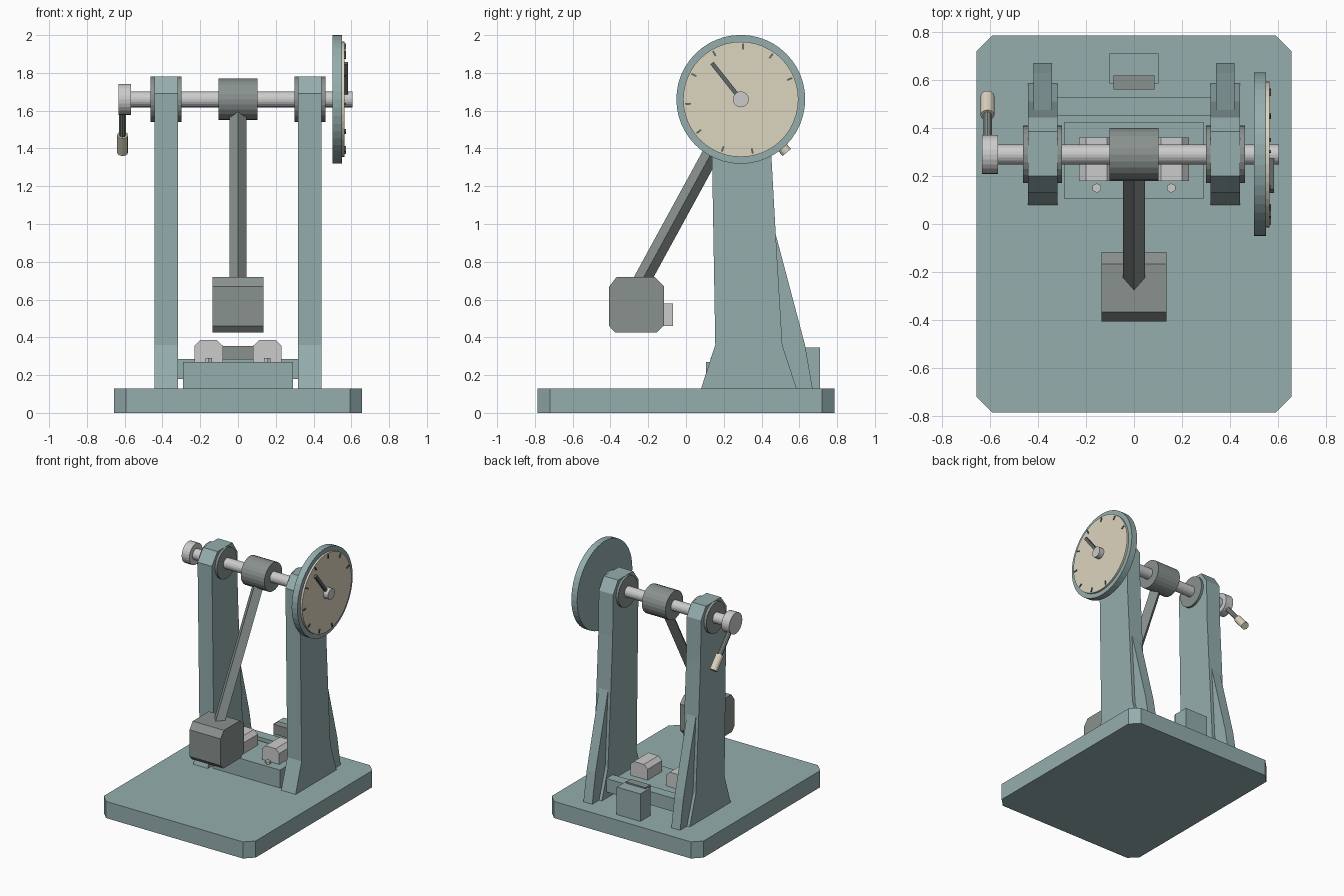
import bpy, bmesh, math
from mathutils import Vector, Matrix

if "Cube" in bpy.data.objects:
    bpy.data.objects.remove(bpy.data.objects["Cube"])


def material(name, rgb):
    m = bpy.data.materials.new(name)
    m.diffuse_color = (*rgb, 1)
    m.use_nodes = True
    m.node_tree.nodes["Principled BSDF"].inputs["Base Color"].default_value = m.diffuse_color
    return m


TEAL = material("teal_paint", (0.30, 0.42, 0.42))
DARK = material("dark_steel", (0.25, 0.285, 0.275))
BLACK = material("black_mark", (0.12, 0.14, 0.14))
STEEL = material("bright_steel", (0.62, 0.63, 0.62))
CREAM = material("cream", (0.72, 0.66, 0.52))
AY, AZ = 0.29, 1.66          # pivot axis, running along x


def finish(name, bm, mat):
    bmesh.ops.recalc_face_normals(bm, faces=bm.faces)
    me = bpy.data.meshes.new(name)
    bm.to_mesh(me)
    bm.free()
    me.materials.append(mat)
    ob = bpy.data.objects.new(name, me)
    bpy.context.collection.objects.link(ob)
    return ob


def prism(name, pts, lo, hi, mat, axis="x"):
    """Extrude a 2D outline along x (yz points), y (xz points) or z (xy points)."""
    place = {"x": lambda a, b: (lo, a, b), "y": lambda a, b: (a, lo, b), "z": lambda a, b: (a, b, lo)}[axis]
    bm = bmesh.new()
    face = bm.faces.new([bm.verts.new(place(*p)) for p in pts])
    ext = bmesh.ops.extrude_face_region(bm, geom=[face])["geom"]
    move = Vector([hi - lo if axis == a else 0 for a in "xyz"])
    bmesh.ops.translate(bm, verts=[v for v in ext if isinstance(v, bmesh.types.BMVert)], vec=move)
    return finish(name, bm, mat)


def chamfered(a0, a1, b0, b1, c):
    return [(a0 + c, b0), (a1 - c, b0), (a1, b0 + c), (a1, b1 - c),
            (a1 - c, b1), (a0 + c, b1), (a0, b1 - c), (a0, b0 + c)]


def box(name, x, y, z, mat):
    return prism(name, [(y[0], z[0]), (y[1], z[0]), (y[1], z[1]), (y[0], z[1])], *x, mat)


def rod(name, p, q, r, mat, sides=24, r2=None):
    p, q = Vector(p), Vector(q)
    bm = bmesh.new()
    rot = (q - p).to_track_quat("Z", "Y").to_matrix().to_4x4()
    bmesh.ops.create_cone(bm, cap_ends=True, segments=sides, radius1=r, radius2=r if r2 is None else r2,
                          depth=(q - p).length, matrix=Matrix.Translation((p + q) / 2) @ rot)
    return finish(name, bm, mat)


def axle(name, x0, x1, r, mat, sides=24):
    return rod(name, (x0, AY, AZ), (x1, AY, AZ), r, mat, sides)


def radial(name, ang, r0, r1, half, x0, x1, mat):
    """Flat bar on the dial, lying along a radius."""
    d = Vector((math.cos(ang), math.sin(ang)))
    n = Vector((-d.y, d.x)) * half
    c = Vector((AY, AZ))
    return prism(name, [c + d * r0 - n, c + d * r1 - n, c + d * r1 + n, c + d * r0 + n], x0, x1, mat)


# base plate
prism("base_plate", chamfered(-0.657, 0.657, -0.785, 0.785, 0.065), 0, 0.13, TEAL, "z")

# paired columns, ribs, bearings, anvils and bolts
column = [(0.08, 0.13), (0.155, 0.36), (0.132, 1.69), (0.2, 1.78),
          (0.385, 1.78), (0.445, 1.69), (0.452, 1.36), (0.475, 0.945), (0.51, 0.36), (0.585, 0.13)]
rib = [(0.4, 0.13), (0.4, 0.945), (0.475, 0.945), (0.63, 0.36), (0.67, 0.13)]
for side, s in (("left", -1), ("right", 1)):
    prism(side + "_column", column, s * 0.318, s * 0.442, TEAL)
    prism(side + "_rib", rib, s * 0.342, s * 0.418, TEAL)
    axle(side + "_bearing", s * 0.3, s * 0.463, 0.12, DARK)
    prism(side + "_anvil", [(s * 0.08, 0.26), (s * 0.08, 0.355), (s * 0.112, 0.385), (s * 0.2, 0.385),
                            (s * 0.23, 0.355), (s * 0.23, 0.26)], 0.18, 0.36, STEEL, "y")
    rod(side + "_bolt", (s * 0.155, 0.15, 0.26), (s * 0.155, 0.15, 0.29), 0.02, STEEL, 6)

# specimen bed, cross bar and rear latch
box("specimen_bed", (-0.29, 0.29), (0.105, 0.425), (0.12, 0.27), TEAL)
box("cross_bar", (-0.33, 0.33), (0.45, 0.53), (0.18, 0.285), TEAL)
box("latch_block", (-0.102, 0.102), (0.585, 0.71), (0.12, 0.345), TEAL)
box("latch_pad", (-0.085, 0.085), (0.56, 0.62), (0.28, 0.355), DARK)

# shaft and swinging hammer
axle("shaft", -0.6, 0.605, 0.042, STEEL, 20)
axle("pendulum_hub", -0.102, 0.102, 0.11, DARK)
rod("pendulum_arm", (0, AY, AZ), (0, -0.245, 0.68), 0.046, DARK, 4)
hammer = [(-0.375, 0.425), (-0.155, 0.425), (-0.116, 0.465), (-0.116, 0.67),
          (-0.167, 0.72), (-0.367, 0.72), (-0.407, 0.668), (-0.407, 0.46)]
prism("hammer", hammer, -0.135, 0.135, DARK)
box("striker", (-0.04, 0.04), (-0.13, -0.068), (0.46, 0.58), STEEL)

# dial with ticks and pointer
axle("dial_body", 0.5, 0.55, 0.341, TEAL, 48)
axle("dial_face", 0.545, 0.565, 0.305, CREAM, 48)
for i in range(9):
    radial(f"dial_tick_{i}", math.radians(22.5 + 32.5 * i), 0.265, 0.295, 0.005, 0.56, 0.571, BLACK)
radial("dial_pointer", math.radians(128.5), 0, 0.245, 0.011, 0.56, 0.583, BLACK)

# hand crank
axle("crank_hub", -0.633, -0.567, 0.082, STEEL)
d = Vector((0, 0.655, -0.756))
c = Vector((-0.611, AY, AZ))
rod("crank_arm", c, c + d * 0.3, 0.019, DARK, 10)
rod("crank_grip", c + d * 0.25, c + d * 0.372, 0.029, CREAM, 12)
